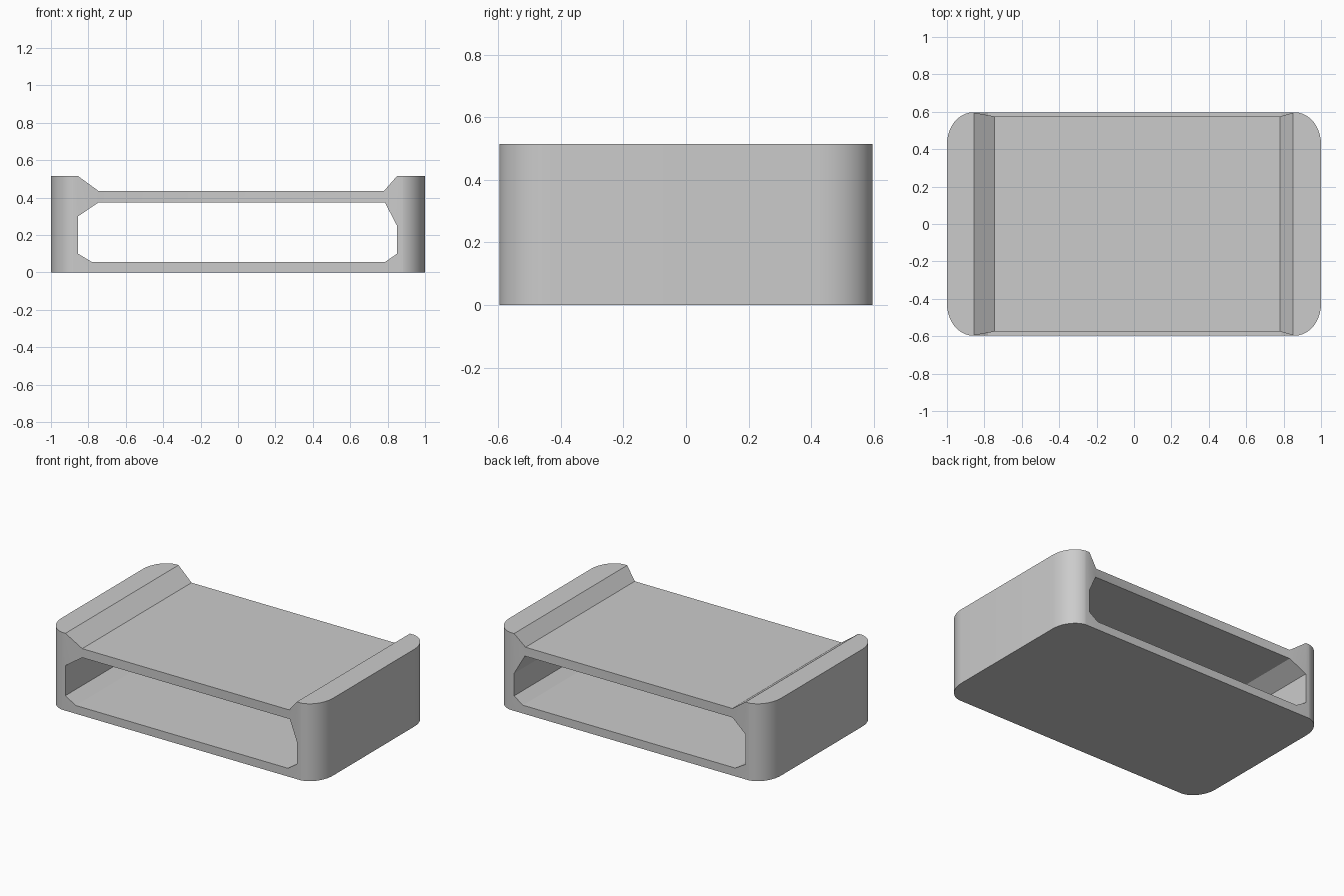
import bpy, bmesh, math

if "Cube" in bpy.data.objects:
    bpy.data.objects.remove(bpy.data.objects["Cube"])

HALF_Y = 0.595
INSET_Y = 0.575

# Front profile: outer outline, with side walls overshooting for trimming
outer = [(-.78, .003), (.785, .003), (1.05, .003), (1.05, .515), (.85, .515),
         (.78, .435), (-.745, .435), (-.855, .515), (-1.05, .515), (-1.05, .003)]
# Through opening
hole = [(-.78, .055), (.785, .055), (.85, .10), (.85, .25),
        (.785, .375), (-.745, .375), (-.855, .30), (-.855, .10)]
outer = [(x, max(0, z - .003) if z < .01 else z) for x, z in outer]
# End-face panels joining outline (o) to opening (h)
panels = ["o0 o1 h1 h0", "o1 o2 h2 h1", "o2 o3 o4 h3 h2", "o4 o5 h4 h3",
          "o5 o6 h5 h4", "o6 o7 h6 h5", "o7 o8 o9 h7 h6", "o9 o0 h0 h7"]


def finish(name, bm):
    bmesh.ops.recalc_face_normals(bm, faces=bm.faces)
    mesh = bpy.data.meshes.new(name)
    bm.to_mesh(mesh)
    bm.free()
    obj = bpy.data.objects.new(name, mesh)
    bpy.context.collection.objects.link(obj)
    return obj


# Stand body: the deck's front and back edges are slightly recessed
bm = bmesh.new()
verts = {}
for side in (-1, 1):
    for key, loop in (("o", outer), ("h", hole)):
        for i, (x, z) in enumerate(loop):
            deck = abs(x) < .8 and z > .36
            y = side * (INSET_Y if deck else HALF_Y)
            verts[side, f"{key}{i}"] = bm.verts.new((x, y, z))
    for panel in panels:
        bm.faces.new([verts[side, k] for k in panel.split()])
for key, n in (("o", len(outer)), ("h", len(hole))):
    for i in range(n):
        a, b = f"{key}{i}", f"{key}{(i + 1) % n}"
        bm.faces.new([verts[-1, a], verts[-1, b], verts[1, b], verts[1, a]])
bmesh.ops.triangulate(bm, faces=[f for f in bm.faces if len(f.verts) == 4 and
                                 max(v.co.y for v in f.verts) * min(v.co.y for v in f.verts) > 0])
body = finish("console_stand", bm)
body.name = "stand_body"

# Rounded plan outline that trims the four vertical corners
bm = bmesh.new()
rx, ry, steps = .14, .17, 10
plan = []
for q, (sx, sy) in enumerate([(1, 1), (-1, 1), (-1, -1), (1, -1)]):
    for i in range(steps + 1):
        a = math.pi / 2 * (q + i / steps)
        plan.append(bm.verts.new((sx * (1 - rx) + rx * math.cos(a),
                                  sy * (.597 - ry) + ry * math.sin(a), -.2)))
base = bm.faces.new(plan)
ext = bmesh.ops.extrude_face_region(bm, geom=[base])
bmesh.ops.translate(bm, vec=(0, 0, 1),
                    verts=[v for v in ext["geom"] if isinstance(v, bmesh.types.BMVert)])
cutter = finish("corner_trim", bm)
cutter.hide_render = True

mod = body.modifiers.new("round_corners", "BOOLEAN")
mod.operation = "INTERSECT"
mod.solver = "EXACT"
mod.object = cutter
bpy.context.view_layer.objects.active = body
body.select_set(True)
bpy.ops.object.modifier_apply(modifier=mod.name)
bpy.data.objects.remove(cutter)
bpy.ops.object.shade_smooth_by_angle(angle=math.radians(25))
